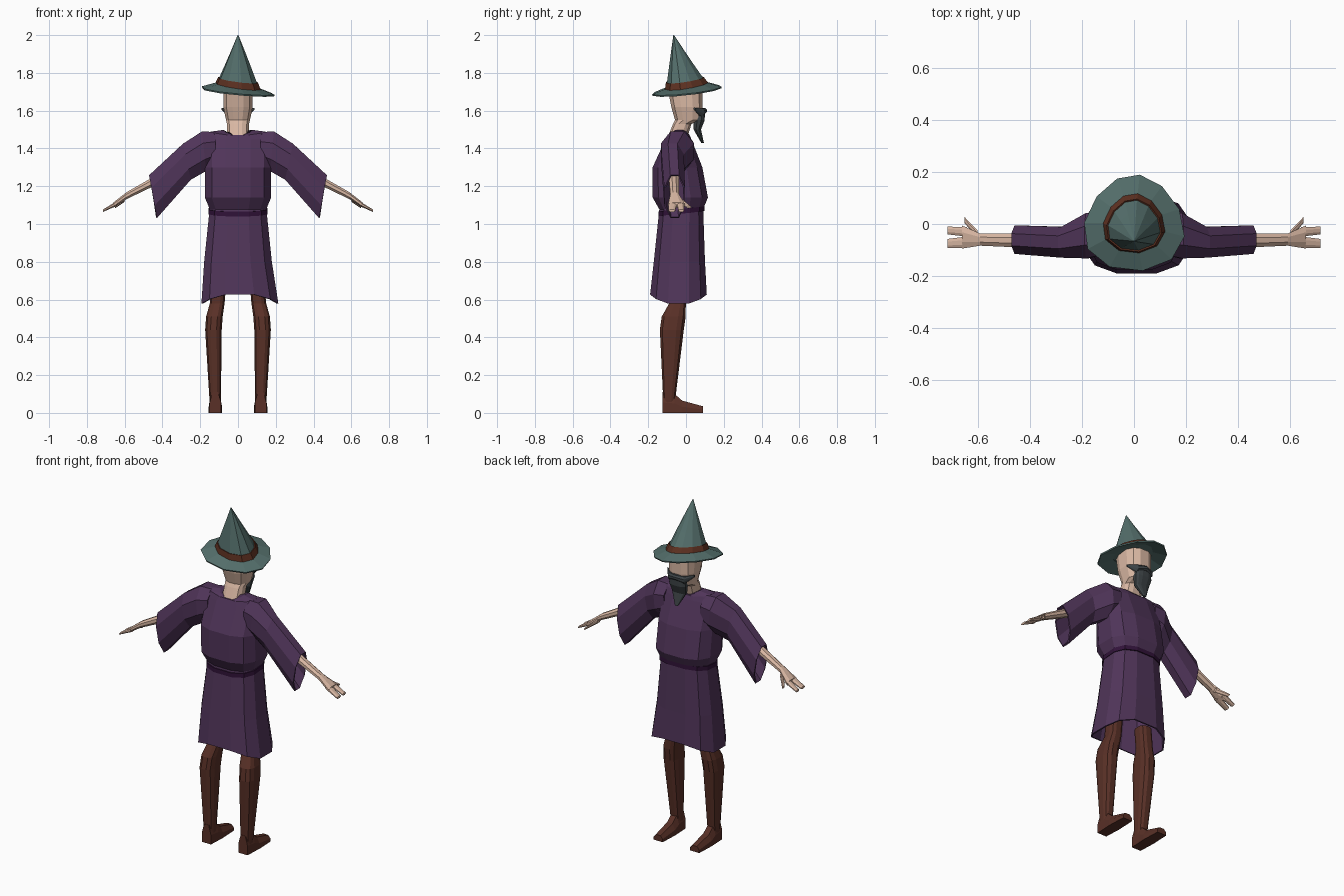
import bpy
import bmesh
from math import sin, cos, tau, copysign
from mathutils import Vector

cube = bpy.data.objects.get("Cube")
if cube:
    bpy.data.objects.remove(cube, do_unlink=True)


def material(name, red, green, blue):
    mat = bpy.data.materials.new(name)
    mat.use_nodes = True
    color = (red, green, blue, 1)
    mat.diffuse_color = color
    for node in mat.node_tree.nodes:
        if node.type == 'BSDF_PRINCIPLED':
            node.inputs["Base Color"].default_value = color
    return mat


robe_purple = material("robe purple", red=0.08, green=0.035, blue=0.1)
belt_purple = material("belt purple", red=0.03, green=0.006, blue=0.04)
hat_green = material("hat green", red=0.09, green=0.16, blue=0.15)
band_brown = material("band brown", red=0.11, green=0.03, blue=0.015)
legging_brown = material("legging brown", red=0.1, green=0.03, blue=0.02)
skin = material("skin", red=0.7, green=0.48, blue=0.37)
beard_grey = material("beard grey", red=0.045, green=0.055, blue=0.06)


def loft(name, mat, rings, caps=True, mirror=False):
    """Join rings of equal length into one flat shaded part; open parts become thin cloth."""
    bm = bmesh.new()
    loops = [[bm.verts.new(point) for point in ring] for ring in rings]
    for lower, upper in zip(loops, loops[1:]):
        for i in range(len(lower)):
            bm.faces.new((lower[i - 1], lower[i], upper[i], upper[i - 1]))
    if caps:
        bm.faces.new(loops[0])
        bm.faces.new(loops[-1])
    bmesh.ops.recalc_face_normals(bm, faces=bm.faces)
    mesh = bpy.data.meshes.new(name)
    bm.to_mesh(mesh)
    bm.free()
    mesh.materials.append(mat)
    obj = bpy.data.objects.new(name, mesh)
    bpy.context.collection.objects.link(obj)
    if not caps:
        cloth = obj.modifiers.new("thickness", 'SOLIDIFY')
        cloth.thickness = 0.008
        cloth.offset = 0
    if mirror:
        sides = obj.modifiers.new("both sides", 'MIRROR')
        sides.use_mirror_merge = False


def angles(count):
    return [tau * (i + 0.5) / count for i in range(count)]


def boxy(value):
    """Push a sine or cosine outward so that a circle becomes a rounded box."""
    return copysign(abs(value) ** 0.75, value)


def level(z, half, back, front, x=0, tilt=0, sag=0):
    """Horizontal ring, half wide to each side of x, reaching from back to front."""
    middle, radius = (back + front) / 2, (front - back) / 2
    return [Vector((x + half * boxy(cos(t)),
                    middle + radius * boxy(sin(t)),
                    z + tilt * sin(t) + sag * sin(t) ** 2)) for t in angles(12)]


def section(x, y, z, deep, tall, lean=0):
    """Upright ring across a limb that runs sideways; lean pushes its top outward."""
    return [Vector((x + lean * sin(t), y + deep * cos(t), z + tall * sin(t)))
            for t in angles(8)]


# Robe with a full bodice, a flared skirt with an arched hem, and a belt
loft("robe_bodice", robe_purple, [
    level(z=1.07, half=0.15, back=-0.14, front=0.09),
    level(z=1.14, half=0.18, back=-0.18, front=0.12),
    level(z=1.3, half=0.18, back=-0.18, front=0.09),
    level(z=1.45, half=0.18, back=-0.11, front=0.03),
    level(z=1.49, half=0.15, back=-0.1, front=0.02, sag=-0.02),
    level(z=1.5, half=0.08, back=-0.09, front=0.02, sag=-0.03),
])
loft("robe_skirt", robe_purple, [
    level(z=1.08, half=0.15, back=-0.14, front=0.09),
    level(z=0.8, half=0.18, back=-0.17, front=0.1),
    level(z=0.575, half=0.205, back=-0.19, front=0.11, x=0.01, sag=0.055),
], caps=False)
loft("belt", belt_purple, [
    level(z, half=0.16, back=-0.15, front=0.1, tilt=0.015) for z in (1.055, 1.08)
])

# Wide sleeves whose cuffs hang below the arms
loft("sleeves", robe_purple, [
    section(x=0.12, y=-0.04, z=1.4, deep=0.08, tall=0.09),
    section(x=0.18, y=-0.045, z=1.385, deep=0.09, tall=0.11, lean=0.01),
    section(x=0.27, y=-0.07, z=1.33, deep=0.06, tall=0.1, lean=0.02),
    section(x=0.45, y=-0.06, z=1.145, deep=0.055, tall=0.12, lean=0.02),
], caps=False, mirror=True)

# Forearms widening into flat palms
loft("forearms", skin, [
    section(x=0.38, y=-0.065, z=1.26, deep=0.03, tall=0.03),
    section(x=0.59, y=-0.06, z=1.15, deep=0.025, tall=0.02),
    section(x=0.66, y=-0.05, z=1.1, deep=0.048, tall=0.015),
], mirror=True)


def finger(name, root, tip, width):
    """Tapering flat finger from root to tip on each hand."""
    loft(name, skin, [section(*root, deep=width, tall=0.014),
                      section(*tip, deep=width * 0.8, tall=0.007)], mirror=True)


finger("inner_fingers", root=(0.64, -0.03, 1.11), tip=(0.715, -0.025, 1.07), width=0.02)
finger("outer_fingers", root=(0.64, -0.07, 1.11), tip=(0.715, -0.075, 1.07), width=0.024)
finger("thumbs", root=(0.6, -0.04, 1.13), tip=(0.65, 0.015, 1.09), width=0.016)

# Legs with a marked knee
loft("legs", legging_brown, [
    level(z=0.04, half=0.03, back=-0.12, front=-0.06, x=0.12),
    level(z=0.44, half=0.045, back=-0.14, front=-0.01, x=0.13),
    level(z=0.51, half=0.045, back=-0.13, front=0, x=0.125),
    level(z=0.58, half=0.04, back=-0.09, front=0, x=0.11),
    level(z=0.7, half=0.04, back=-0.09, front=0, x=0.1),
], mirror=True)


def shoe_slice(y, half, top):
    """Slice of a shoe with a flat sole and a narrower upper."""
    outline = ((-half, 0), (half, 0), (half, top / 2), (half / 2, top),
               (-half / 2, top), (-half, top / 2))
    return [Vector((0.12 + x, y, z)) for x, z in outline]


loft("shoes", legging_brown, [
    shoe_slice(y=-0.125, half=0.03, top=0.11),
    shoe_slice(y=-0.06, half=0.033, top=0.1),
    shoe_slice(y=-0.02, half=0.035, top=0.065),
    shoe_slice(y=0.09, half=0.03, top=0.035),
], mirror=True)

# Neck, jaw and skull
loft("head", skin, [
    level(z=1.43, half=0.06, back=-0.11, front=0),
    level(z=1.53, half=0.06, back=-0.07, front=0.03),
    level(z=1.55, half=0.065, back=-0.06, front=0.08),
    level(z=1.62, half=0.08, back=-0.08, front=0.09),
    level(z=1.72, half=0.08, back=-0.1, front=0.09),
])

# Pointed beard and sweeping moustache
loft("beard", beard_grey, [
    level(z=1.6, half=0.05, back=0.05, front=0.1),
    level(z=1.55, half=0.055, back=0.04, front=0.1),
    level(z=1.5, half=0.045, back=0.04, front=0.08),
    level(z=1.43, half=0.01, back=0.08, front=0.095),
])
loft("moustache", beard_grey, [
    section(x=0, y=0.095, z=1.6, deep=0.018, tall=0.015),
    section(x=0.05, y=0.08, z=1.59, deep=0.018, tall=0.022),
    section(x=0.088, y=0.045, z=1.61, deep=0.005, tall=0.006),
], mirror=True)

# Hat: the crown repeats the egg shaped outline of the floppy brim
brim_edge = [Vector((0.19 * cos(t) * (1 - 0.2 * sin(t)),
                     0.185 * sin(t) + 0.005,
                     1.705 + 0.02 * (sin(t) - cos(t)))) for t in angles(11)]


def hat_ring(scale, rise):
    """Scaled brim outline; rise runs from the tilted crown base to the tip."""
    return [Vector((p.x * scale,
                    p.y * scale - 0.065 * rise,
                    1.73 + 0.27 * rise + (1 - rise) * scale * (p.y - p.x) * 0.15))
            for p in brim_edge]


crown_base = 0.58
loft("hat_brim", hat_green, [brim_edge, hat_ring(crown_base, rise=0)], caps=False)
loft("hat_crown", hat_green, [
    hat_ring(crown_base * (1.02 - rise), rise) for rise in (0, 0.15, 0.4, 0.7, 1)
])
loft("hat_band", band_brown, [
    hat_ring(crown_base * (1.04 - rise), rise) for rise in (0, 0.12)
], caps=False)
